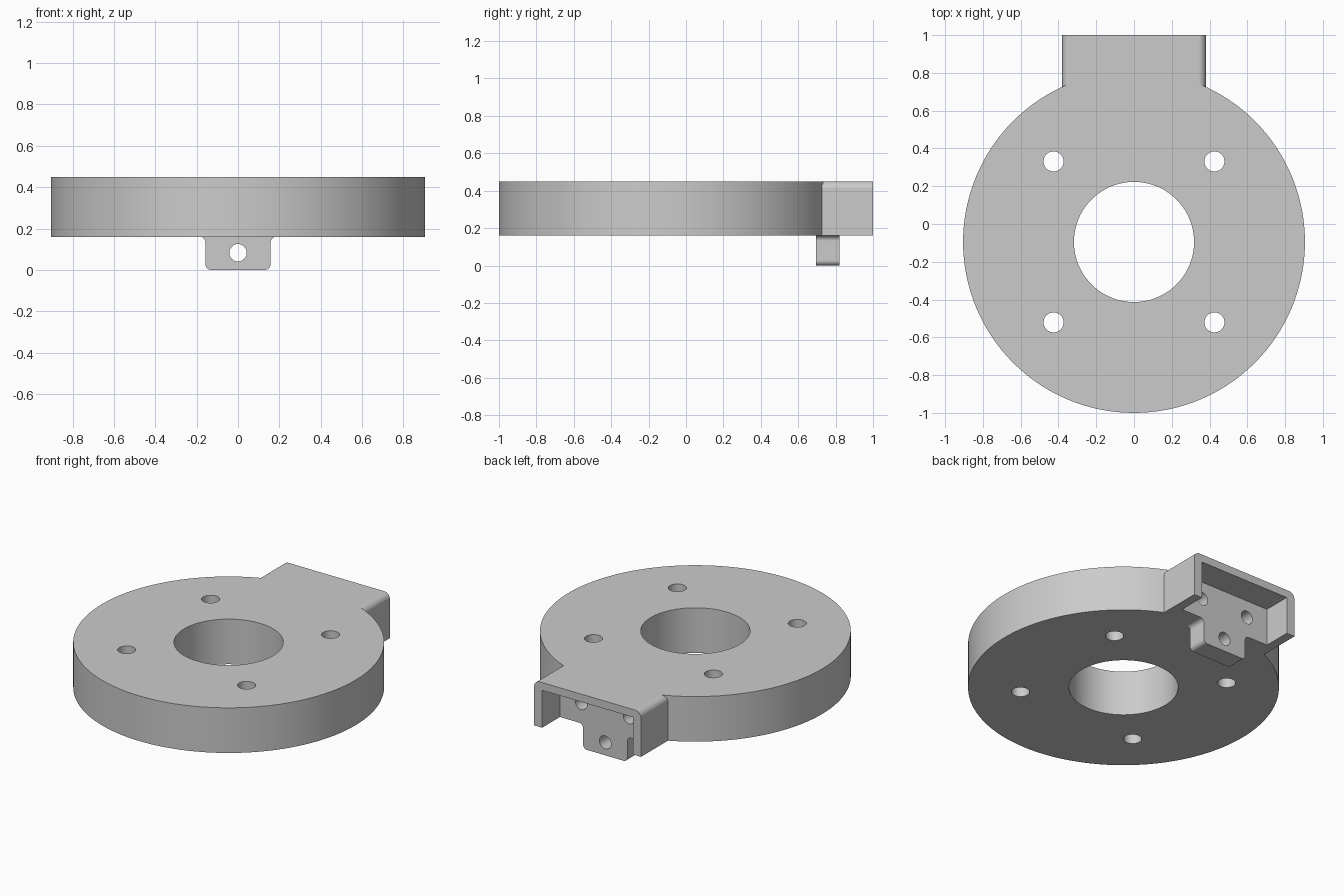
import bpy, bmesh, math
from mathutils import Vector

cube = bpy.data.objects.get("Cube")
if cube:
    bpy.data.objects.remove(cube, do_unlink=True)

grey = bpy.data.materials.new("plain grey")
grey.use_nodes = True
grey.diffuse_color = (0.6, 0.6, 0.6, 1)
grey.node_tree.nodes["Principled BSDF"].inputs["Base Color"].default_value = (0.6, 0.6, 0.6, 1)


def arc(cx, cy, r, start, end, n):
    """Points along an arc, angles in degrees."""
    angles = [math.radians(start + (end - start) * i / n) for i in range(n + 1)]
    return [(cx + r * math.cos(a), cy + r * math.sin(a)) for a in angles]


def circle(cx, cy, r, n=48):
    return arc(cx, cy, r, 0, 360, n)[:-1]


def prism(name, outline, axis, lo, hi):
    """Extrude an outline along z (outline in x, y) or along y (outline in x, z)."""
    bm = bmesh.new()
    place = (lambda u, v: (u, v, lo)) if axis == "z" else (lambda u, v: (u, lo, v))
    face = bm.faces.new([bm.verts.new(place(u, v)) for u, v in outline])
    step = Vector((0, 0, hi - lo)) if axis == "z" else Vector((0, hi - lo, 0))
    new = bmesh.ops.extrude_face_region(bm, geom=[face])["geom"]
    bmesh.ops.translate(bm, vec=step, verts=[g for g in new if isinstance(g, bmesh.types.BMVert)])
    bmesh.ops.recalc_face_normals(bm, faces=bm.faces)
    mesh = bpy.data.meshes.new(name)
    bm.to_mesh(mesh)
    bm.free()
    mesh.materials.append(grey)
    obj = bpy.data.objects.new(name, mesh)
    bpy.context.collection.objects.link(obj)
    return obj


def combine(body, other, operation):
    """Apply a boolean to the body and remove the helper."""
    other.hide_render = True
    mod = body.modifiers.new(operation.lower(), "BOOLEAN")
    mod.operation, mod.solver, mod.object = operation, "EXACT", other
    bpy.context.view_layer.objects.active = body
    bpy.ops.object.modifier_apply(modifier=mod.name)
    bpy.data.objects.remove(other, do_unlink=True)


def mirrored(half):
    """Close a right-hand half profile with its mirror image."""
    return half + [(-u, v) for u, v in reversed(half)]


BOTTOM, TOP, CENTRE = 0.16, 0.45, -0.095

# Round flange
body = prism("flange_body", circle(0, CENTRE, 0.905, 128), "z", BOTTOM, TOP)

# Housing at the back with rounded upper corners
housing = mirrored([(0.38, BOTTOM)] + arc(0.34, TOP - 0.04, 0.04, 0, 90, 8))
combine(body, prism("housing", housing, "y", 0.55, 1.0), "UNION")

# Hanging tab with rounded lower corners and filleted root
tab = mirrored(arc(0.13, 0.027, 0.027, -90, 0, 8)
               + arc(0.185, BOTTOM - 0.028, 0.028, 180, 90, 8) + [(0.185, 0.25)])
combine(body, prism("tab", tab, "y", 0.695, 0.84), "UNION")

# Housing pocket, open behind and below
pocket = mirrored([(0.322, -0.1), (0.322, 0.4)])
combine(body, prism("pocket_cutter", pocket, "y", 0.82, 1.1), "DIFFERENCE")

# Central bore and four bolt holes
combine(body, prism("bore_cutter", circle(0, CENTRE, 0.318, 96), "z", 0.1, 0.5), "DIFFERENCE")
for sx in (-1, 1):
    for sy in (-1, 1):
        hole = circle(sx * 0.426, CENTRE + sy * 0.426, 0.053)
        combine(body, prism("bolt_cutter", hole, "z", 0.1, 0.5), "DIFFERENCE")

# Screw holes: through the tab, and two blind ones above it
combine(body, prism("tab_hole_cutter", circle(0, 0.083, 0.042, 32), "y", 0.6, 0.9), "DIFFERENCE")
for sx in (-1, 1):
    hole = circle(sx * 0.17, 0.29, 0.042, 32)
    combine(body, prism("screw_cutter", hole, "y", 0.65, 0.9), "DIFFERENCE")

# Smooth curved walls, crisp edges
bpy.ops.object.select_all(action="DESELECT")
body.select_set(True)
bpy.context.view_layer.objects.active = body
bpy.ops.object.shade_smooth_by_angle(angle=math.radians(30))
weighted = body.modifiers.new("weighted_normals", "WEIGHTED_NORMAL")
weighted.keep_sharp = True
